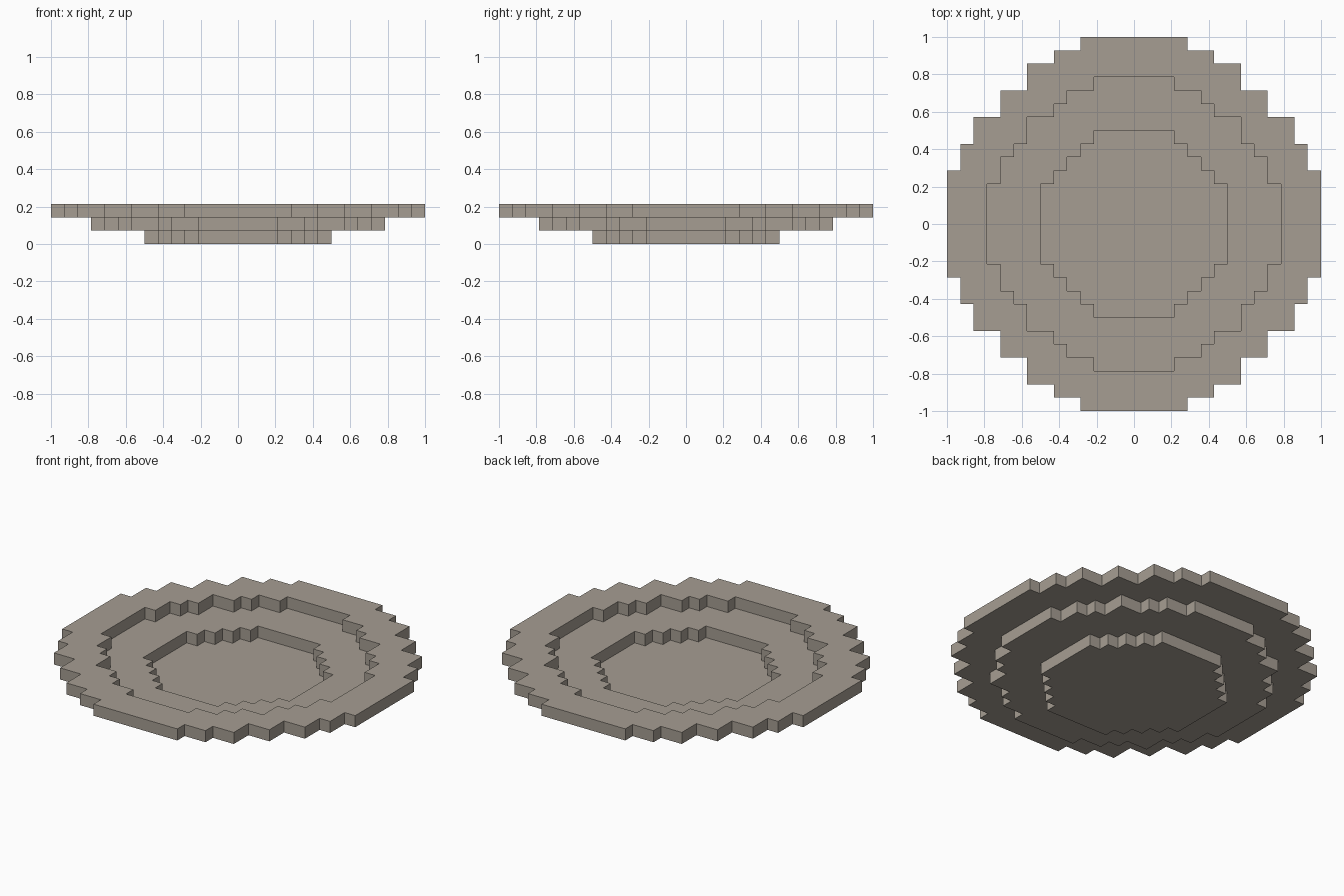
import bpy
import bmesh

cube = bpy.data.objects.get("Cube")
if cube:
    bpy.data.objects.remove(cube, do_unlink=True)

UNIT = 1 / 14  # one block

stone = bpy.data.materials.new("warm_grey_stone")
stone.use_nodes = True
colour = (0.38, 0.34, 0.29, 1)
stone.diffuse_color = colour
stone.node_tree.nodes["Principled BSDF"].inputs["Base Color"].default_value = colour

# Outer corners of one quarter of each stepped circle, in blocks
RIM = [(4, 14), (6, 13), (8, 12), (10, 10), (12, 8), (13, 6), (14, 4)]
MIDDLE = [(3, 11), (5, 10), (6, 9), (8, 8), (9, 6), (10, 5), (11, 3)]
BASE = [(3, 7), (4, 6), (5, 5), (6, 4), (7, 3)]


def stepped_outline(corners):
    """Full outline: outer corners joined by inner corners, turned four times."""
    quarter = []
    for i, (x, y) in enumerate(corners):
        quarter.append((x, y))
        if i + 1 < len(corners):
            quarter.append((x, corners[i + 1][1]))
    points = []
    for _ in range(4):
        points += quarter
        quarter = [(y, -x) for x, y in quarter]
    return points


def tier(name, level, outer, hole=None):
    """One block-high slab with a stepped outline and an optional stepped hole."""
    bm = bmesh.new()
    for corners in filter(None, (outer, hole)):
        verts = [bm.verts.new((x * UNIT, y * UNIT, level * UNIT))
                 for x, y in stepped_outline(corners)]
        for a, b in zip(verts, verts[1:] + verts[:1]):
            bm.edges.new((a, b))
    bmesh.ops.triangle_fill(bm, edges=bm.edges[:], use_beauty=True, normal=(0, 0, 1))
    top = bmesh.ops.extrude_face_region(bm, geom=bm.faces[:], use_keep_orig=True)
    raised = [g for g in top["geom"] if isinstance(g, bmesh.types.BMVert)]
    bmesh.ops.translate(bm, verts=raised, vec=(0, 0, UNIT))
    bmesh.ops.recalc_face_normals(bm, faces=bm.faces[:])
    mesh = bpy.data.meshes.new(name)
    bm.to_mesh(mesh)
    bm.free()
    mesh.materials.append(stone)
    bpy.context.collection.objects.link(bpy.data.objects.new(name, mesh))


# Floor disc and two widening rings
tier("base_disc", 0, BASE)
tier("middle_ring", 1, MIDDLE, BASE)
tier("rim_ring", 2, RIM, MIDDLE)
